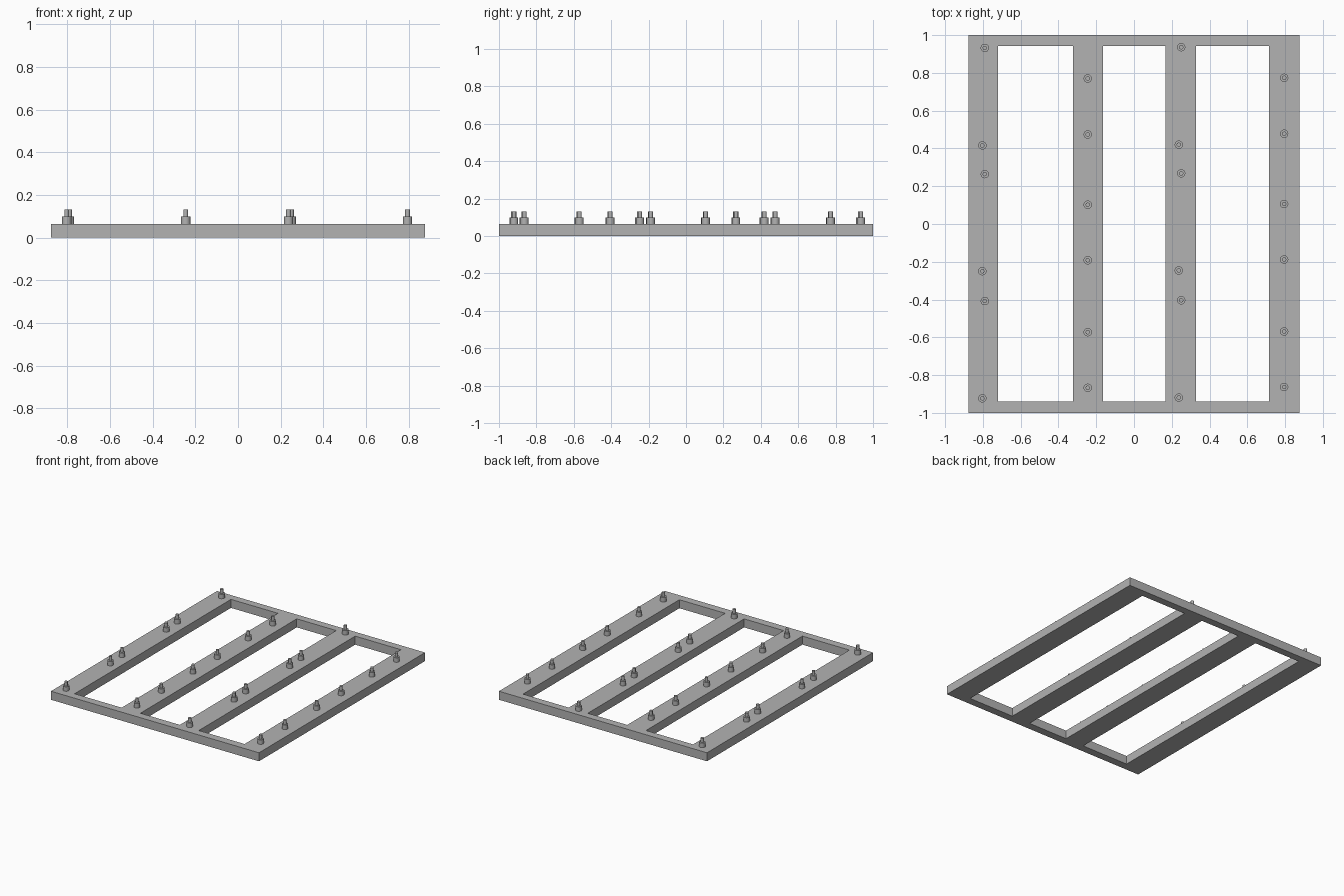
import bpy, bmesh, math

cube = bpy.data.objects.get("Cube")
if cube:
    bpy.data.objects.remove(cube, do_unlink=True)

GREY = (0.45, 0.45, 0.45, 1.0)
grey = bpy.data.materials.new("mid_grey")
grey.use_nodes = True
grey.diffuse_color = GREY
grey.node_tree.nodes["Principled BSDF"].inputs["Base Color"].default_value = GREY

THICK = 0.065


def make_object(name, bm):
    bmesh.ops.recalc_face_normals(bm, faces=bm.faces)
    mesh = bpy.data.meshes.new(name)
    bm.to_mesh(mesh)
    bm.free()
    mesh.materials.append(grey)
    obj = bpy.data.objects.new(name, mesh)
    bpy.context.collection.objects.link(obj)
    return obj


# Frame: four long rails joined by two end strips, around three open slots
xs = (-0.877, -0.72, -0.323, -0.165, 0.168, 0.328, 0.714, 0.877)
ys = (-1.0, -0.94, 0.943, 1.0)
bm = bmesh.new()
grid = [[bm.verts.new((x, y, 0)) for y in ys] for x in xs]
for i in range(len(xs) - 1):
    for j in range(len(ys) - 1):
        if i % 2 == 1 and j == 1:
            continue
        bm.faces.new((grid[i][j], grid[i + 1][j], grid[i + 1][j + 1], grid[i][j + 1]))
top = bmesh.ops.extrude_face_region(bm, geom=bm.faces[:], use_keep_orig=True)["geom"]
bmesh.ops.translate(bm, vec=(0, 0, THICK),
                    verts=[v for v in top if isinstance(v, bmesh.types.BMVert)])
make_object("frame", bm)


# Stepped pegs: a wide collar with a thin pin above it
def add_cylinder(bm, radius, z0, z1):
    ring = bmesh.ops.create_circle(bm, cap_ends=True, segments=20, radius=radius)["verts"]
    bmesh.ops.translate(bm, verts=ring, vec=(0, 0, z0))
    face = ring[0].link_faces[0]
    cap = bmesh.ops.extrude_face_region(bm, geom=[face], use_keep_orig=True)["geom"]
    bmesh.ops.translate(bm, vec=(0, 0, z1 - z0),
                        verts=[v for v in cap if isinstance(v, bmesh.types.BMVert)])


bm = bmesh.new()
add_cylinder(bm, 0.022, 0, 0.034)
add_cylinder(bm, 0.0115, 0.034, 0.066)
peg = make_object("peg", bm)
bpy.ops.object.select_all(action='DESELECT')
peg.select_set(True)
bpy.context.view_layer.objects.active = peg
bpy.ops.object.shade_smooth_by_angle(angle=math.radians(40))

# Peg rows: staggered pairs on two rails, straight rows on the other two
staggered = (0.934, 0.418, 0.266, -0.248, -0.406, -0.921)
straight = (0.772, 0.476, 0.104, -0.19, -0.571, -0.865)
places = []
for x, shift in ((-0.79, -0.002), (0.25, 0.002)):
    places += [(x - 0.013 * (k % 2), y + shift) for k, y in enumerate(staggered)]
for x, shift in ((-0.245, -0.002), (0.795, 0.002)):
    places += [(x, y + shift) for y in straight]

for k, (x, y) in enumerate(places):
    obj = peg if k == 0 else peg.copy()
    if k:
        obj.name = f"peg_{k + 1}"
        bpy.context.collection.objects.link(obj)
    obj.location = (x, y, THICK)
